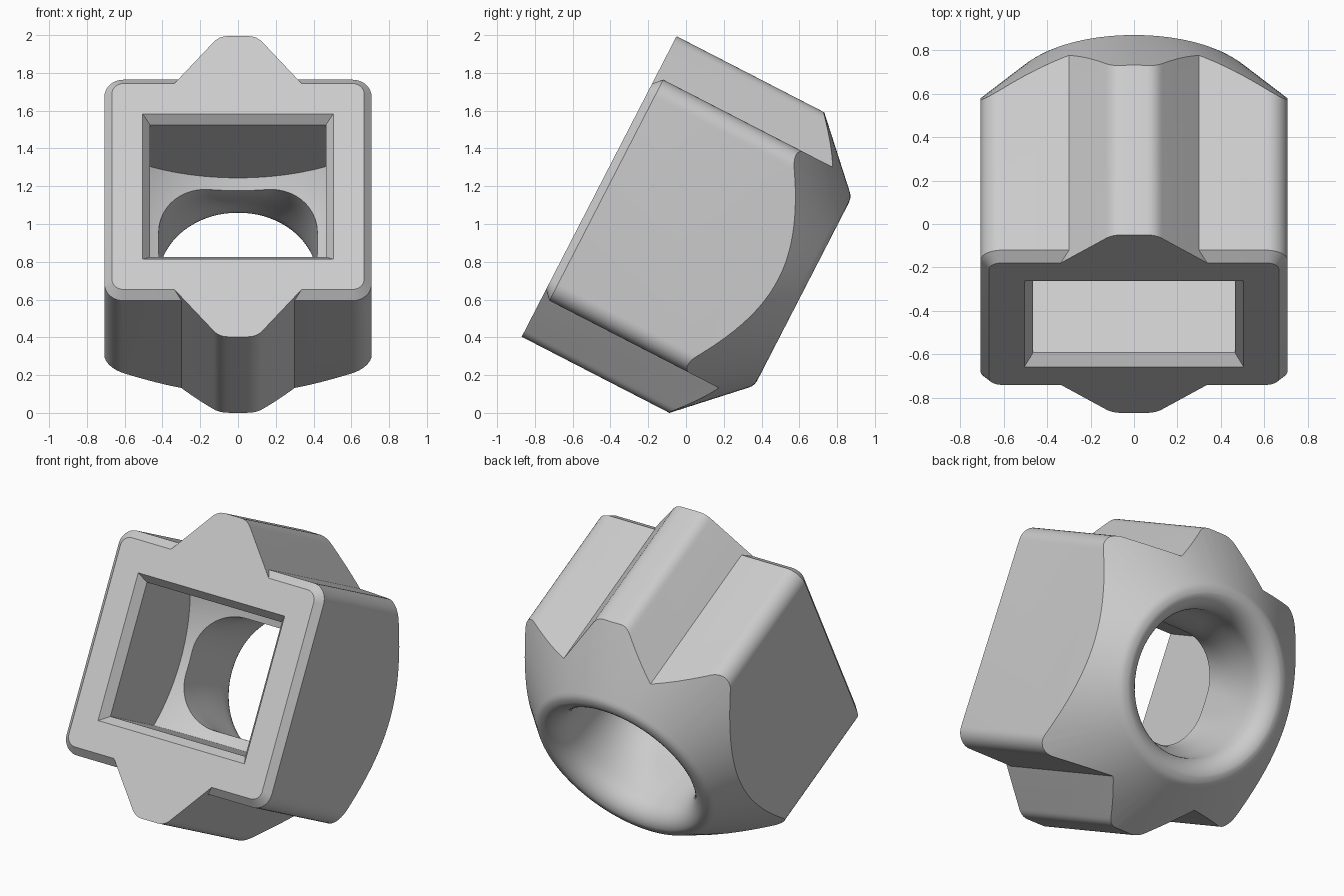
import bpy, bmesh
from math import sin, cos, pi, sqrt, radians
from mathutils import Matrix, Vector

cube = bpy.data.objects.get("Cube")
if cube:
    bpy.data.objects.remove(cube, do_unlink=True)

grey = bpy.data.materials.new("light grey")
grey.use_nodes = True
grey.diffuse_color = (0.6, 0.6, 0.6, 1)
grey.node_tree.nodes["Principled BSDF"].inputs["Base Color"].default_value = grey.diffuse_color


# Outline helpers: local x is width, local y runs up the tilted face, local z is depth
def rounded(hx, hy, r, n=10):
    pts = []
    for k, (sx, sy) in enumerate([(1, 1), (-1, 1), (-1, -1), (1, -1)]):
        for i in range(n + 1):
            a = (k + i / n) * pi / 2
            pts.append((sx * (hx - r) + r * cos(a), sy * (hy - r) + r * sin(a)))
    return pts


def rect(hx, hy):
    return [(hx, hy), (-hx, hy), (-hx, -hy), (hx, -hy)]


def circle(r, n=96):
    return [(r * cos(2 * pi * i / n), r * sin(2 * pi * i / n)) for i in range(n)]


def loft(name, rings):
    """Closed solid through a list of (depth, outline)."""
    bm = bmesh.new()
    loops = [[bm.verts.new((x, y, w)) for x, y in pts] for w, pts in rings]
    n = len(loops[0])
    for a, b in zip(loops, loops[1:]):
        for i in range(n):
            j = (i + 1) % n
            bm.faces.new((a[i], a[j], b[j], b[i]))
    bm.faces.new(loops[0])
    bm.faces.new(loops[-1])
    bmesh.ops.recalc_face_normals(bm, faces=bm.faces)
    mesh = bpy.data.meshes.new(name)
    bm.to_mesh(mesh)
    bm.free()
    mesh.materials.append(grey)
    obj = bpy.data.objects.new(name, mesh)
    bpy.context.collection.objects.link(obj)
    return obj


def combine(target, tool, operation):
    mod = target.modifiers.new(operation, 'BOOLEAN')
    mod.operation, mod.solver, mod.object = operation, 'EXACT', tool
    bpy.context.view_layer.objects.active = target
    bpy.ops.object.modifier_apply(modifier=mod.name)
    bpy.data.objects.remove(tool, do_unlink=True)


# Block with a chamfered front rim
housing = loft("housing", [(0, rounded(0.667, 0.613, 0.06)),
                           (0.043, rounded(0.707, 0.658, 0.1)),
                           (1.4, rounded(0.707, 0.658, 0.1))])

# Ridges above and below, with softened crests
corner, flat, slope = Vector((0.1, 0.895)), Vector((0.055, 0.895)), Vector((0.13, 0.859))
crest = [flat.lerp(corner, t).lerp(corner.lerp(slope, t), t) for t in [i / 6 for i in range(7)]]
side = [(0.37, 0.574)] + [(p.x, p.y) for p in reversed(crest)]
top = side + [(-x, y) for x, y in reversed(side)]
ridge = top + [(-x, -y) for x, y in top]
combine(housing, loft("ridges", [(0, ridge), (1.4, ridge)]), 'UNION')

# Conical back with a rounded lip
cone = [(1.3, -0.1), (1.3, 0.475), (0.585, 1.19), (0.57, 1.203), (0.553, 1.211), (0.53, 1.215)]
combine(housing, loft("back_cone", [(w, circle(r)) for r, w in cone]), 'INTERSECT')

# Rectangular pocket with a bevelled mouth and a domed floor
pocket = loft("pocket", [(-0.053, rect(0.545, 0.473)), (0.053, rect(0.465, 0.393)),
                         (1.0, rect(0.465, 0.393))])
R = 0.976
dome = [(R * sin(a) - 0.23, circle(R * cos(a))) for a in [i / 40 * radians(88) for i in range(41)]]
combine(pocket, loft("pocket_floor", dome), 'INTERSECT')
combine(housing, pocket, 'DIFFERENCE')

# Hole changing from a rounded rectangle to a flared circle
hole = [(0.45, rounded(0.42, 0.33, 0.27, 20))]
for i in range(13):
    t = i / 12
    s = t * t * (3 - 2 * t)
    hole.append((0.7 + 0.38 * t, rounded(0.42, 0.33 + 0.09 * s, 0.27 + 0.145 * s, 20)))
for i in range(1, 11):
    a = i / 10 * pi / 2
    r = 0.53 - 0.11 * cos(a)
    hole.append((1.08 + 0.136 * sin(a), rounded(r, r, r - 0.005, 20)))
hole.append((1.3, rounded(0.53, 0.53, 0.525, 20)))
combine(housing, loft("hole", hole), 'DIFFERENCE')

# Tilt into place
c, s = cos(radians(27.26)), sin(radians(27.26))
housing.data.transform(Matrix(((-1, 0, 0, 0), (0, s, c, -0.46), (0, c, -s, 1.205), (0, 0, 0, 1))))
low = min(v.co.z for v in housing.data.vertices)
housing.data.transform(Matrix.Translation((0, 0, -low)))

bpy.ops.object.select_all(action='DESELECT')
housing.select_set(True)
bpy.context.view_layer.objects.active = housing
bpy.ops.object.shade_smooth_by_angle(angle=radians(25))
